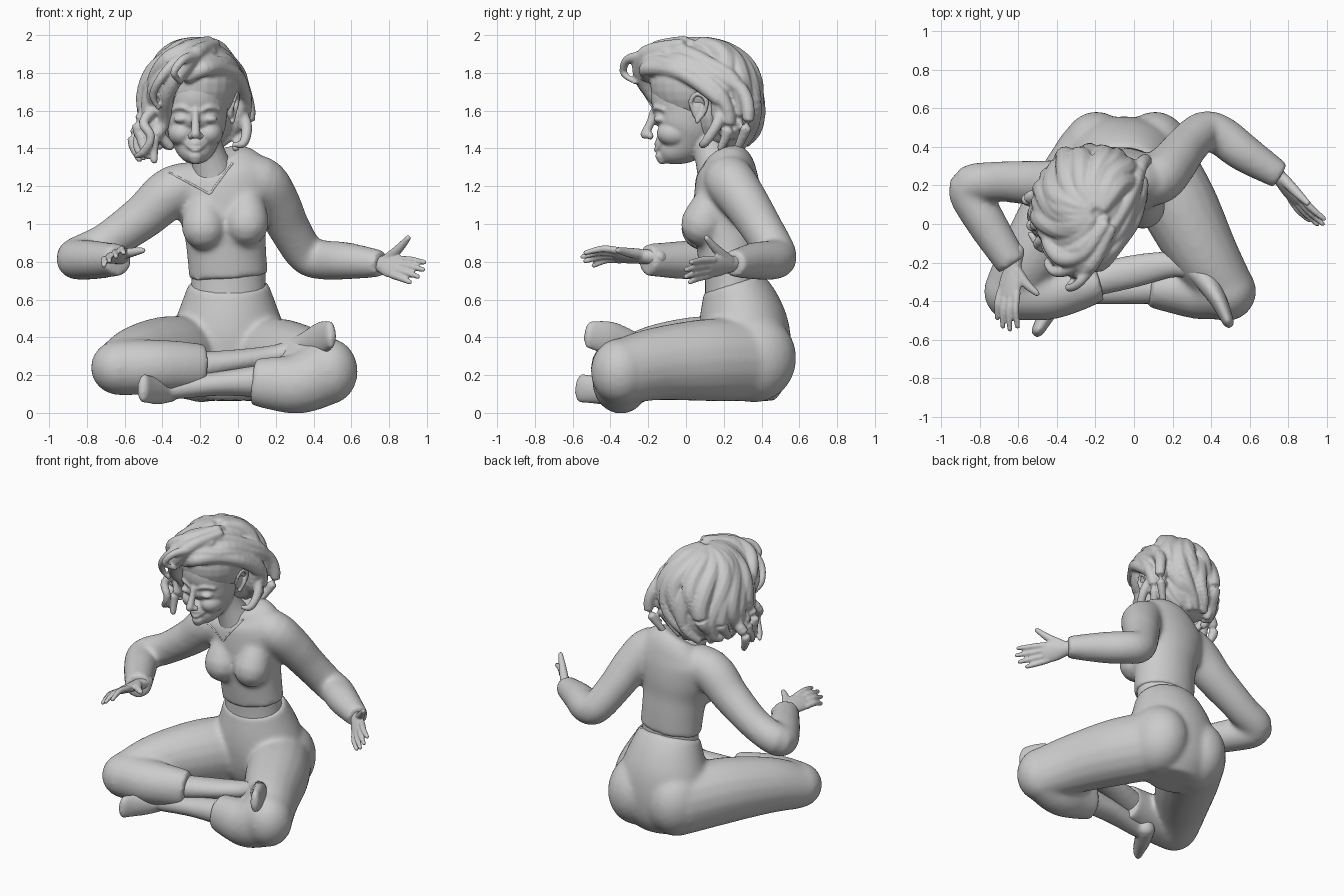
import bpy, bmesh, math, random
from mathutils import Vector, Matrix
random.seed(4)


def tube(bm, pts, up=(0, 0, 1), flat=False, n=18, sub=5):
    """Loft ellipses along a smooth path; each point is x, y, z, radius[, second radius]."""
    q = [[*p[:4], p[-1]] for p in pts]
    s = []
    for i in range(len(q) - 1):
        a, b, c, d = q[max(i - 1, 0)], q[i], q[i + 1], q[min(i + 2, len(q) - 1)]
        for k in range(sub):
            t = k / sub
            s.append([.5 * (2 * B + (C - A) * t + (2 * A - 5 * B + 4 * C - D) * t * t
                            + (3 * B - A - 3 * C + D) * t ** 3) for A, B, C, D in zip(a, b, c, d)])
    s.append(q[-1])
    s = [(Vector(v[:3]), v[3], v[4]) for v in s]
    if not flat:
        for end in (0, -1):
            p, ra, rb = s[end]
            out = (p - s[1 if end == 0 else -2][0]).normalized()
            for deg in (30, 60, 85):
                a = math.radians(deg)
                item = (p + out * min(ra, rb) * math.sin(a), ra * math.cos(a), rb * math.cos(a))
                s.insert(0, item) if end == 0 else s.append(item)
    rings = []
    for i, (p, ra, rb) in enumerate(s):
        t = (s[min(i + 1, len(s) - 1)][0] - s[max(i - 1, 0)][0]).normalized()
        side = t.cross(Vector(up)).normalized()
        nor = side.cross(t)
        rings.append([bm.verts.new(p + side * ra * math.cos(j * math.tau / n)
                                   + nor * rb * math.sin(j * math.tau / n)) for j in range(n)])
    for a, b in zip(rings, rings[1:]):
        for j in range(n):
            bm.faces.new((a[j], a[(j + 1) % n], b[(j + 1) % n], b[j]))
    bm.faces.new(rings[0])
    bm.faces.new(rings[-1])


def ball(bm, c, r):
    r = r if isinstance(r, tuple) else (r, r, r)
    bmesh.ops.create_uvsphere(bm, u_segments=24, v_segments=16, radius=1,
                              matrix=Matrix.Translation(c) @ Matrix.Diagonal((*r, 1)))


def finish(name, bm, voxel=0, smooth=4):
    bmesh.ops.recalc_face_normals(bm, faces=bm.faces)
    me = bpy.data.meshes.new(name)
    bm.to_mesh(me)
    bm.free()
    for f in me.polygons:
        f.use_smooth = True
    ob = bpy.data.objects.new(name, me)
    bpy.context.collection.objects.link(ob)
    if voxel:
        m = ob.modifiers.new("fuse", 'REMESH')
        m.mode, m.voxel_size, m.use_smooth_shade = 'VOXEL', voxel, True
        m = ob.modifiers.new("soften", 'SMOOTH')
        m.factor, m.iterations = .5, smooth
    return ob


Y = (0, 1, 0)
# Sweater: torso, bust and both sleeves
bm = bmesh.new()
tube(bm, [(-.05, .24, .72, .21, .16), (-.06, .23, .85, .21, .17), (-.07, .22, .98, .22, .175),
          (-.08, .22, 1.1, .25, .18), (-.08, .22, 1.22, .28, .17), (-.09, .22, 1.3, .23, .145),
          (-.11, .2, 1.36, .14, .11)], Y, True, 32)
for x, z in ((-.18, .98), (.045, 1.0)):
    tube(bm, [(x * .8 - .01, .17, z + .17, .09), (x, .115, z + .06, .11), (x, .09, z, .12)], Y)
tube(bm, [(-.05, .22, 1.235, .11), (.11, .23, 1.23, .135), (.2, .31, 1.12, .125), (.27, .4, .98, .112),
          (.36, .48, .84, .105), (.45, .46, .81, .105), (.57, .37, .805, .1), (.76, .25, .79, .072)], flat=True)
tube(bm, [(-.1, .22, 1.22, .11), (-.33, .2, 1.18, .135), (-.5, .21, 1.04, .12), (-.7, .22, .9, .105),
          (-.86, .19, .82, .106), (-.775, .02, .81, .105), (-.63, -.21, .81, .085)], flat=True)
sweater = finish("sweater", bm, .014, 14)

# V neckline laid on the sweater surface
bpy.context.view_layer.update()
ev = sweater.evaluated_get(bpy.context.evaluated_depsgraph_get())
neck_line = []
for (x0, z0), (x1, z1) in (((-.36, 1.27), (-.15, 1.16)), ((-.15, 1.16), (-.03, 1.32))):
    for k in range(7):
        x, z = x0 + (x1 - x0) * k / 6, z0 + (z1 - z0) * k / 6
        hit, loc, _, _ = ev.ray_cast(Vector((x, -1, z)), Vector((0, 1, 0)))
        if hit and (not neck_line or (loc - Vector(neck_line[-1][:3])).length > .01):
            neck_line.append((loc.x, loc.y + .003, loc.z, .006))
bm = bmesh.new()
tube(bm, neck_line, Y, n=8, sub=2)
finish("neckline", bm)

# Bare waist
bm = bmesh.new()
tube(bm, [(-.05, .25, .6, .2, .15), (-.05, .245, .7, .195, .145), (-.05, .24, .8, .195, .145)], Y, True, 32)
finish("waist", bm)

# Trousers: pelvis, seat, folded legs down to the cuffs
bm = bmesh.new()
tube(bm, [(-.05, .25, .685, .21, .165), (-.05, .28, .58, .25, .21), (-.05, .305, .45, .295, .24),
          (-.05, .32, .3, .32, .24), (-.05, .33, .17, .28, .21), (-.05, .33, .065, .18, .14)], Y, True, 32)
for x in (-.195, .11):
    ball(bm, (x, .36, .29), (.19, .225, .235))
tube(bm, [(.08, .36, .28, .205, .22), (.22, .12, .28, .205, .22), (.36, -.15, .26, .18, .195), (.475, -.33, .22, .15, .175)])
tube(bm, [(.475, -.34, .22, .155, .175), (.33, -.345, .155, .15, .16), (.2, -.34, .155, .125, .145),
          (.08, -.33, .165, .102, .125)], flat=True)
ball(bm, (.48, -.35, .22), (.155, .155, .175))
tube(bm, [(-.2, .36, .28, .205, .22), (-.36, .1, .3, .205, .215), (-.52, -.15, .285, .175, .185), (-.625, -.33, .24, .15)])
tube(bm, [(-.62, -.35, .24, .15), (-.45, -.355, .245, .145), (-.3, -.33, .245, .125, .135),
          (-.18, -.3, .24, .102, .125)], flat=True)
ball(bm, (-.63, -.35, .24), (.15, .155, .145))
finish("trousers", bm, .014, 16)

# Shins and feet
bm = bmesh.new()
tube(bm, [(-.25, -.3, .24, .085, .08), (0, -.245, .275, .085, .062), (.2, -.21, .305, .068, .056),
          (.32, -.23, .335, .062, .062)])
tube(bm, [(.27, -.2, .33, .055), (.36, -.28, .36, .058, .07), (.44, -.4, .395, .045, .09), (.49, -.51, .415, .03, .075)])
finish("upper_foot", bm, .012, 5)
bm = bmesh.new()
tube(bm, [(.15, -.33, .17, .085, .09), (-.1, -.34, .155, .078, .065), (-.33, -.355, .13, .063, .058)])
tube(bm, [(-.36, -.31, .115, .058), (-.42, -.41, .115, .053, .07), (-.5, -.555, .13, .033, .078)])
finish("lower_foot", bm, .012, 5)


# Hands: palm, four bent fingers and a thumb
def hand(name, wrist, fwd, side, thumb, bend):
    w, f = Vector(wrist), Vector(fwd).normalized()
    s = Vector(side)
    s = (s - f * s.dot(f)).normalized()
    up = s.cross(f)
    bm = bmesh.new()
    tube(bm, [(*(w - f * .06), .048, .042), (*(w + f * .02), .046, .036), (*(w + f * .1), .064, .03),
              (*(w + f * .17), .066, .022)], up)
    for i, length in zip((1.5, .5, -.5, -1.5), (.17, .19, .18, .14)):
        b = w + f * .155 + s * i * .033
        d = f + s * i * .06
        m = b + d * length * .5
        tube(bm, [(*b, .02), (*m, .0185), (*(b + d * length + up * bend), .0135)], up, n=10)
    t = Vector(thumb)
    b = w + f * .04 + s * .025
    tube(bm, [(*b, .03), (*(b.lerp(t, .5) + f * .01), .025), (*t, .016)], f, n=10)
    finish(name, bm, .007, 3)


hand("right_hand", (.745, .255, .79), (.2, -.25, -.04), (.4, .3, .85), (.9, .11, .925), .015)
hand("left_hand", (-.625, -.2, .825), (-.16, -.97, .06), (.85, -.1, .5), (-.505, -.36, .86), .035)

# Head with facial features and neck
bm = bmesh.new()
X = -.225
tube(bm, [(X, -.125, 1.345, .035, .03), (X, -.095, 1.37, .078, .07), (X, -.03, 1.43, .12, .13),
          (X, .0, 1.5, .155, .173), (X, .01, 1.58, .168, .183), (X, .02, 1.66, .17, .21),
          (X, .05, 1.76, .155, .21), (X, .06, 1.85, .1, .14)], Y, n=32)
tube(bm, [(-.2, .08, 1.52, .09), (-.16, .13, 1.38, .09), (-.12, .19, 1.22, .13)], Y)
tube(bm, [(X, -.172, 1.6, .018), (X, -.19, 1.535, .022), (X, -.216, 1.475, .026)], Y, n=12)
for sgn in (-1, 1):
    ball(bm, (X + sgn * .024, -.19, 1.466), .02)
    ball(bm, (X + sgn * .075, -.138, 1.555), (.042, .034, .022))
    ball(bm, (X + sgn * .07, -.06, 1.48), (.075, .095, .07))
    tube(bm, [(X + sgn * .03, -.166, 1.6, .014), (X + sgn * .075, -.16, 1.618, .014),
              (X + sgn * .125, -.118, 1.605, .012)], n=8)
for z, dip, r in ((1.424, .003, .01), (1.402, -.01, .012)):
    tube(bm, [(X - .062, -.128, 1.428, .005), (X, -.16, z + dip, r), (X + .062, -.128, 1.428, .005)], n=8)
ball(bm, (X, -.085, 1.44), (.07, .075, .06))
ball(bm, (X, -.13, 1.36), (.04, .033, .028))
finish("head", bm, .008, 5)
bm = bmesh.new()
ball(bm, (-.04, .065, 1.61), (.02, .038, .06))
tube(bm, [(-.035, .035, 1.6, .01), (-.022, .025, 1.65, .012), (-.01, .06, 1.69, .014), (-.005, .105, 1.66, .014),
          (-.015, .1, 1.6, .012), (-.03, .06, 1.545, .014)], (1, 0, 0), n=8)
finish("ear", bm, .007, 2)

# Hair: base volume, wavy strands flaring over the back, then large swept locks
bm = bmesh.new()
ball(bm, (-.22, .07, 1.745), (.22, .26, .23))
ball(bm, (-.235, .2, 1.6), (.23, .185, .22))
for k in range(14):
    az, ph = 32 + k * 14.5, random.uniform(0, 6)
    pts = []
    for j in range(8):
        u = j / 7
        a = math.radians(az + 15 * math.sin(ph * .35 + u * 6))
        e = math.radians(10 + u * (140 + random.uniform(-6, 8)))
        g = 1 + .06 * math.sin(ph + u * 7)
        h = math.sin(e) if e < math.pi / 2 else math.sin(e) ** .45
        c = math.cos(e)
        pts.append((-.225 + .25 * g * h * math.cos(a) + .03 * c, .09 + .275 * g * h * math.sin(a) - .035 * c,
                    1.675 + .285 * c, .026 + .036 * math.sin(math.pi * min(u + .1, 1))))
    tube(bm, pts, (.3, .2, 1), n=10, sub=4)
LEFT = [(-.16, -.02, 1.95), (-.25, -.18, 1.91), (-.35, -.21, 1.82), (-.43, -.13, 1.71), (-.45, -.02, 1.58),
        (-.51, -.03, 1.46), (-.48, -.05, 1.37)]
RIGHT = [(-.27, -.2, 1.79), (-.2, -.19, 1.85), (-.1, -.1, 1.86), (-.02, .04, 1.81), (.03, .18, 1.7),
         (.035, .22, 1.54), (-.02, .17, 1.4)]
for base, shifts in ((LEFT, ((0, 0, 0), (.05, -.05, -.02), (-.02, .08, .03), (-.03, .15, -.02), (-.01, .03, .05))),
                     (RIGHT, ((0, 0, 0), (-.02, .08, .05), (.015, .1, .0), (.01, -.01, -.05)))):
    for i, sh in enumerate(shifts):
        pts = []
        for j, p in enumerate(base):
            w = .5 + .5 * min(j, 3) / 3
            v = Vector(p) + Vector(sh) * w + Vector([random.uniform(-.015, .015) for _ in range(3)])
            pts.append((*v, (.03, .042, .042, .04, .038, .033, .02)[j]))
        if base is RIGHT and i == 3:
            pts = pts[:5]
        tube(bm, pts, (.3, .2, 1), n=10, sub=4)
# Loose curls at the fringe, temple and tips
for pts in ([(-.14, -.1, 1.91, .03), (-.22, -.22, 1.89, .03), (-.29, -.31, 1.87, .024), (-.34, -.33, 1.8, .02), (-.3, -.27, 1.75, .012)],
            [(-.25, -.12, 1.92, .03), (-.33, -.23, 1.86, .03), (-.41, -.25, 1.77, .024), (-.45, -.2, 1.68, .02), (-.42, -.17, 1.61, .01)],
            [(-.43, -.05, 1.62, .03), (-.5, -.1, 1.54, .028), (-.46, -.13, 1.46, .024), (-.5, -.1, 1.38, .022), (-.54, -.05, 1.36, .014)],
            [(-.44, .1, 1.6, .035), (-.51, .08, 1.5, .032), (-.53, .03, 1.41, .026), (-.5, -.02, 1.35, .016)],
            [(0, .2, 1.62, .035), (.045, .16, 1.52, .03), (.03, .1, 1.43, .024), (-.02, .08, 1.42, .014)]):
    tube(bm, pts, (.3, .2, 1), n=10, sub=5)
finish("hair", bm, .009, 2)
